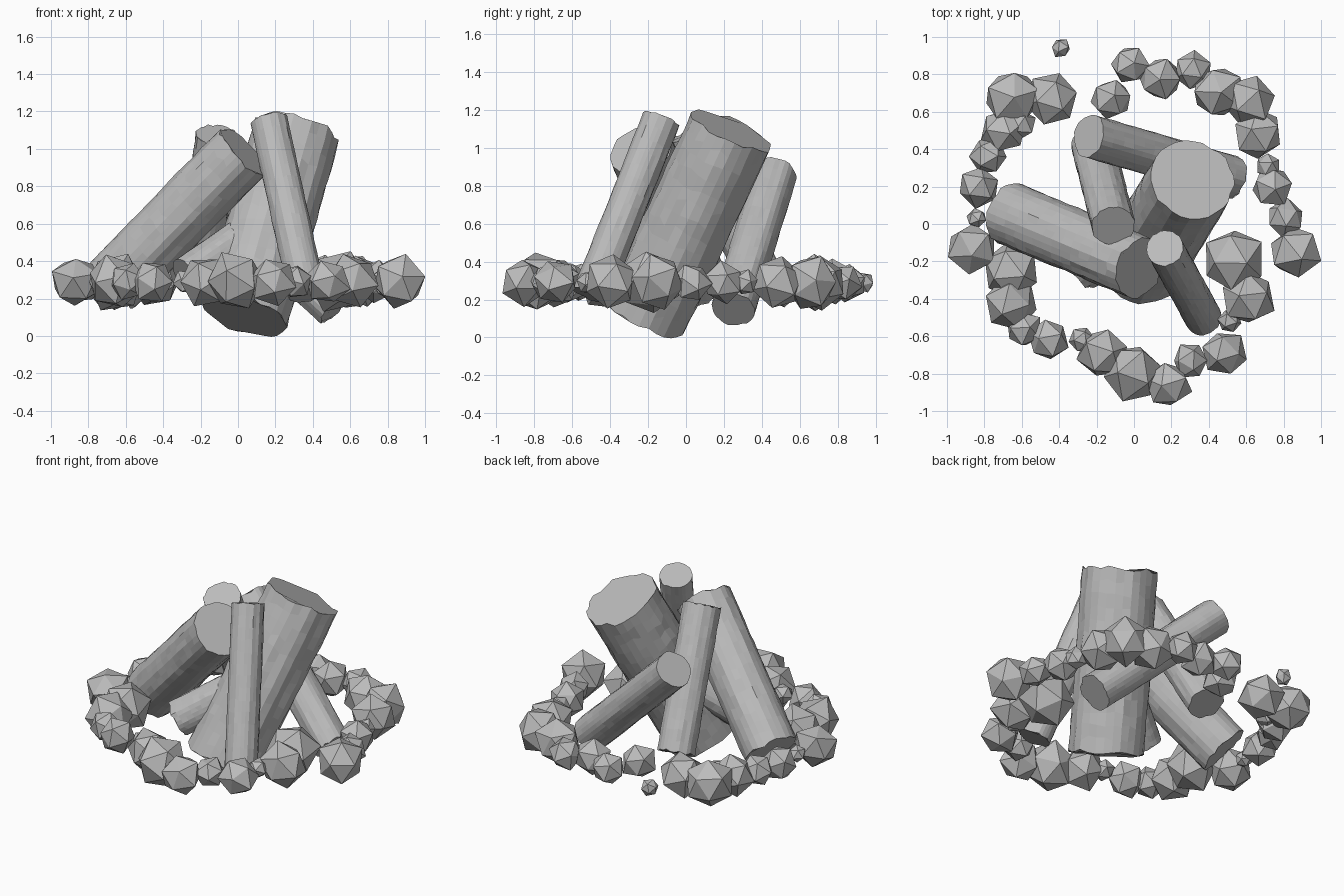
import bpy, bmesh, math, random
from mathutils import Vector, Euler

random.seed(11)
default = bpy.data.objects.get("Cube")
if default:
    bpy.data.objects.remove(default, do_unlink=True)

# One plain grey for wood and stone
grey = bpy.data.materials.new("plain_grey")
grey.use_nodes = True
colour = (0.5, 0.5, 0.5, 1)
grey.diffuse_color = colour
grey.node_tree.nodes["Principled BSDF"].inputs["Base Color"].default_value = colour


def add_object(name, bm):
    mesh = bpy.data.meshes.new(name)
    bmesh.ops.recalc_face_normals(bm, faces=bm.faces)
    bm.to_mesh(mesh)
    bm.free()
    mesh.materials.append(grey)
    obj = bpy.data.objects.new(name, mesh)
    bpy.context.collection.objects.link(obj)
    return obj


def log(name, bottom, top, radius, sides=28, rows=14):
    """Rough-barked log between two points, with slightly uneven ends."""
    bottom, top = Vector(bottom), Vector(top)
    axis = top - bottom
    turn = axis.to_track_quat('Z', 'Y')
    outline = [random.uniform(0.98, 1.03) for _ in range(sides)]
    bm = bmesh.new()
    rings = []
    for row in range(rows + 1):
        ring = []
        for side in range(sides):
            angle = math.tau * side / sides
            r = radius * outline[side] * random.uniform(0.98, 1.02)
            z = axis.length * row / rows + random.uniform(-0.07, 0.07) * radius
            point = Vector((r * math.cos(angle), r * math.sin(angle), z))
            ring.append(bm.verts.new(bottom + turn @ point))
        rings.append(ring)
    for low, high in zip(rings, rings[1:]):
        for i in range(sides):
            j = (i + 1) % sides
            bm.faces.new((low[i], low[j], high[j], high[i]))
    bm.faces.new(rings[0])
    bm.faces.new(rings[-1])
    return add_object(name, bm)


def stone(name, x, y, radius):
    """Randomly turned, slightly lumpy twenty-sided rock."""
    bm = bmesh.new()
    bmesh.ops.create_icosphere(bm, subdivisions=1, radius=radius)
    spin = Euler([random.uniform(0, math.tau) for _ in range(3)]).to_matrix()
    for v in bm.verts:
        v.co = spin @ v.co * random.uniform(0.98, 1.18)
        v.co += Vector((x, y, 0.29))
    return add_object(name, bm)


# Leaning pile of logs
log("large_log", (0.035, -0.215, 0.11), (0.31, 0.24, 1.09), 0.228)
log("left_log", (-0.665, 0.055, 0.275), (0.03, -0.235, 0.985), 0.17)
log("front_log", (0.37, -0.5, 0.22), (0.165, -0.13, 1.15), 0.1)
log("back_log", (-0.22, 0.42, 0.28), (-0.11, -0.01, 1.07), 0.115)
log("cross_log", (0.52, 0.25, 0.15), (-0.24, 0.47, 0.86), 0.115)
log("inner_log", (-0.27, -0.24, 0.31), (0.15, 0, 0.6), 0.115)

# Ring of stones: x, y, radius
ring_stones = [
    (-0.39, 0.94, 0.05), (-0.02, 0.85, 0.095), (-0.12, 0.67, 0.105),
    (0.14, 0.78, 0.11), (0.31, 0.82, 0.1), (0.45, 0.71, 0.135),
    (0.62, 0.66, 0.135), (0.66, 0.48, 0.13), (0.72, 0.31, 0.065),
    (0.74, 0.2, 0.105), (0.81, 0.03, 0.095), (0.865, -0.15, 0.135),
    (0.53, -0.19, 0.155), (0.61, -0.4, 0.135), (0.51, -0.52, 0.06),
    (0.48, -0.69, 0.115), (0.3, -0.73, 0.09), (0.18, -0.86, 0.12),
    (-0.01, -0.79, 0.15), (-0.17, -0.69, 0.13), (-0.28, -0.62, 0.065),
    (-0.46, -0.62, 0.105), (-0.59, -0.56, 0.095), (-0.66, -0.42, 0.14),
    (-0.66, -0.25, 0.15), (-0.87, -0.13, 0.13), (-0.84, 0.03, 0.05),
    (-0.83, 0.2, 0.105), (-0.78, 0.36, 0.095), (-0.7, 0.5, 0.12),
    (-0.65, 0.68, 0.14), (-0.44, 0.67, 0.13), (-0.61, 0.53, 0.08),
]
for number, (x, y, radius) in enumerate(ring_stones, 1):
    stone(f"ring_stone_{number}", x, y, radius)
